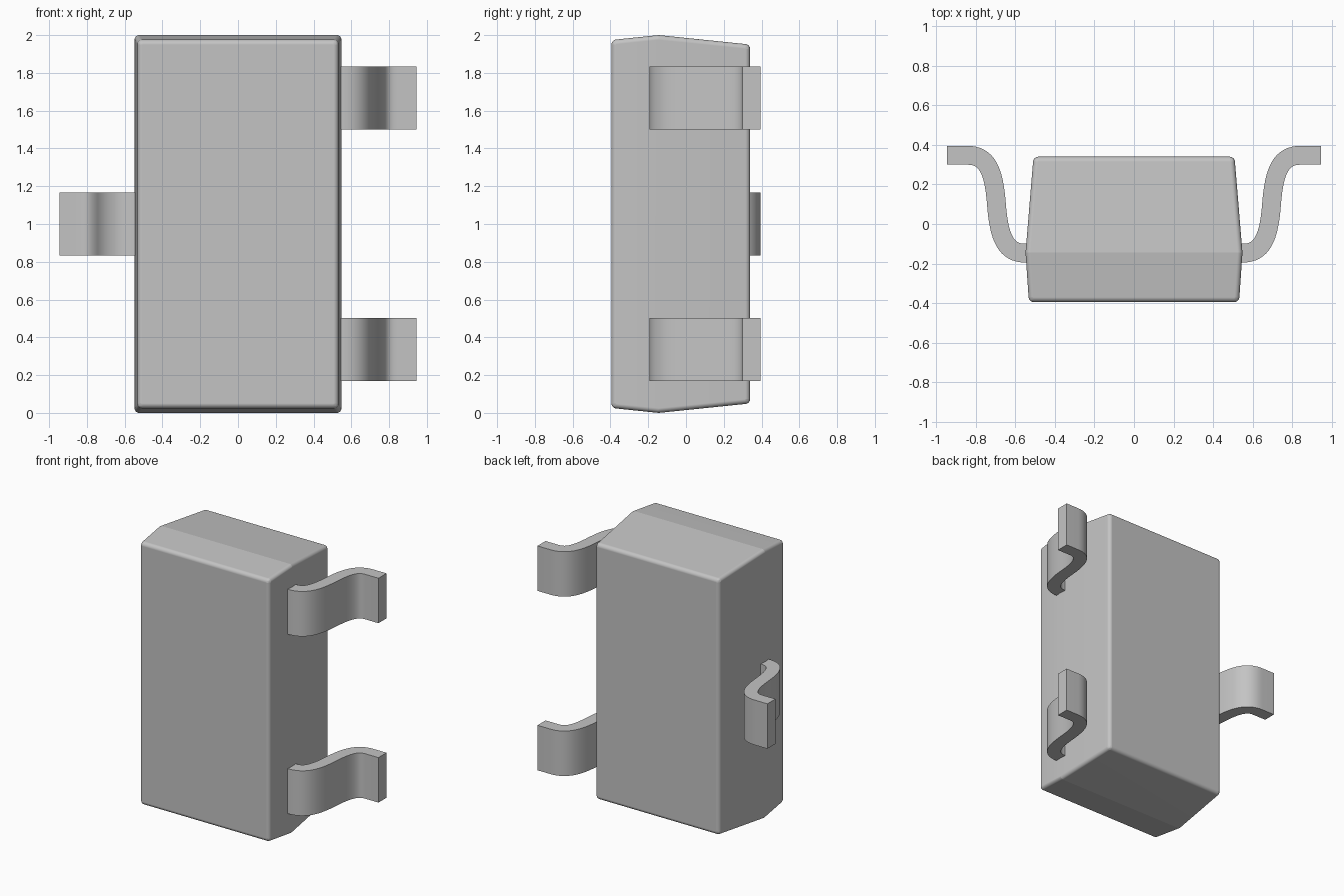
import bpy, bmesh, math
from mathutils import Vector
from mathutils.geometry import interpolate_bezier

cube = bpy.data.objects.get("Cube")
if cube:
    bpy.data.objects.remove(cube, do_unlink=True)

grey = bpy.data.materials.new("light grey")
grey.use_nodes = True
colour = (0.55, 0.55, 0.55, 1)
grey.diffuse_color = colour
for node in grey.node_tree.nodes:
    if node.type == 'BSDF_PRINCIPLED':
        node.inputs["Base Color"].default_value = colour


def finish(name, bm, angle):
    """Turn a bmesh into a named object, smooth below the given angle."""
    bmesh.ops.recalc_face_normals(bm, faces=bm.faces)
    mesh = bpy.data.meshes.new(name)
    bm.to_mesh(mesh)
    bm.free()
    mesh.materials.append(grey)
    obj = bpy.data.objects.new(name, mesh)
    bpy.context.collection.objects.link(obj)
    bpy.ops.object.select_all(action='DESELECT')
    obj.select_set(True)
    bpy.context.view_layer.objects.active = obj
    bpy.ops.object.shade_smooth_by_angle(angle=math.radians(angle))
    return obj


def loft(bm, rings):
    """Skin four-cornered rings into a closed solid."""
    loops = [[bm.verts.new(p) for p in ring] for ring in rings]
    for a, b in zip(loops, loops[1:]):
        for i in range(4):
            j = (i + 1) % 4
            bm.faces.new((a[i], a[j], b[j], b[i]))
    bm.faces.new(loops[0])
    bm.faces.new(loops[-1])
    return loops


# Body: drafted front and back halves meeting at a crisp ridge
RIDGE_Y = -0.145
bm = bmesh.new()
rings = []
for y, hx, hz in ((-0.395, 0.531, 0.974), (RIDGE_Y, 0.548, 1.0), (0.34, 0.508, 0.95)):
    rings.append([(sx * hx, y, 1 + sz * hz) for sx, sz in ((-1, -1), (1, -1), (1, 1), (-1, 1))])
loft(bm, rings)
rounded = [e for e in bm.edges if not all(abs(v.co.y - RIDGE_Y) < 0.001 for v in e.verts)]
bmesh.ops.bevel(bm, geom=rounded, offset=0.025, segments=10, profile=0.5, affect='EDGES')
body = finish("body", bm, 10.5)
weighted = body.modifiers.new("Weighted Normals", 'WEIGHTED_NORMAL')
weighted.keep_sharp = True

# Centre line of a lead: an S bend between two straight ends
middle = Vector((0.695, 0.1))
lower = interpolate_bezier(Vector((0.55, -0.147)), Vector((0.645, -0.147)),
                           Vector((0.682, -0.075)), middle, 17)
lower = [Vector(p[:2]) for p in lower]
upper = [2 * middle - p for p in reversed(lower[:-1])]
path = [Vector((0.5, -0.147))] + lower + upper + [Vector((0.945, 0.347))]


def lead(name, side, z, thick=0.095, width=0.334):
    bm = bmesh.new()
    rings = []
    for i, p in enumerate(path):
        along = (path[min(i + 1, len(path) - 1)] - path[max(i - 1, 0)]).normalized()
        off = Vector((-along.y, along.x)) * thick / 2
        a, b = p + off, p - off
        lo, hi = z - width / 2, z + width / 2
        rings.append([(side * q.x, q.y, h) for q, h in ((a, lo), (b, lo), (b, hi), (a, hi))])
    loft(bm, rings)
    finish(name, bm, 30)


lead("lower_left_lead", 1, 0.335)
lead("upper_left_lead", 1, 1.668)
lead("right_lead", -1, 1.0)
